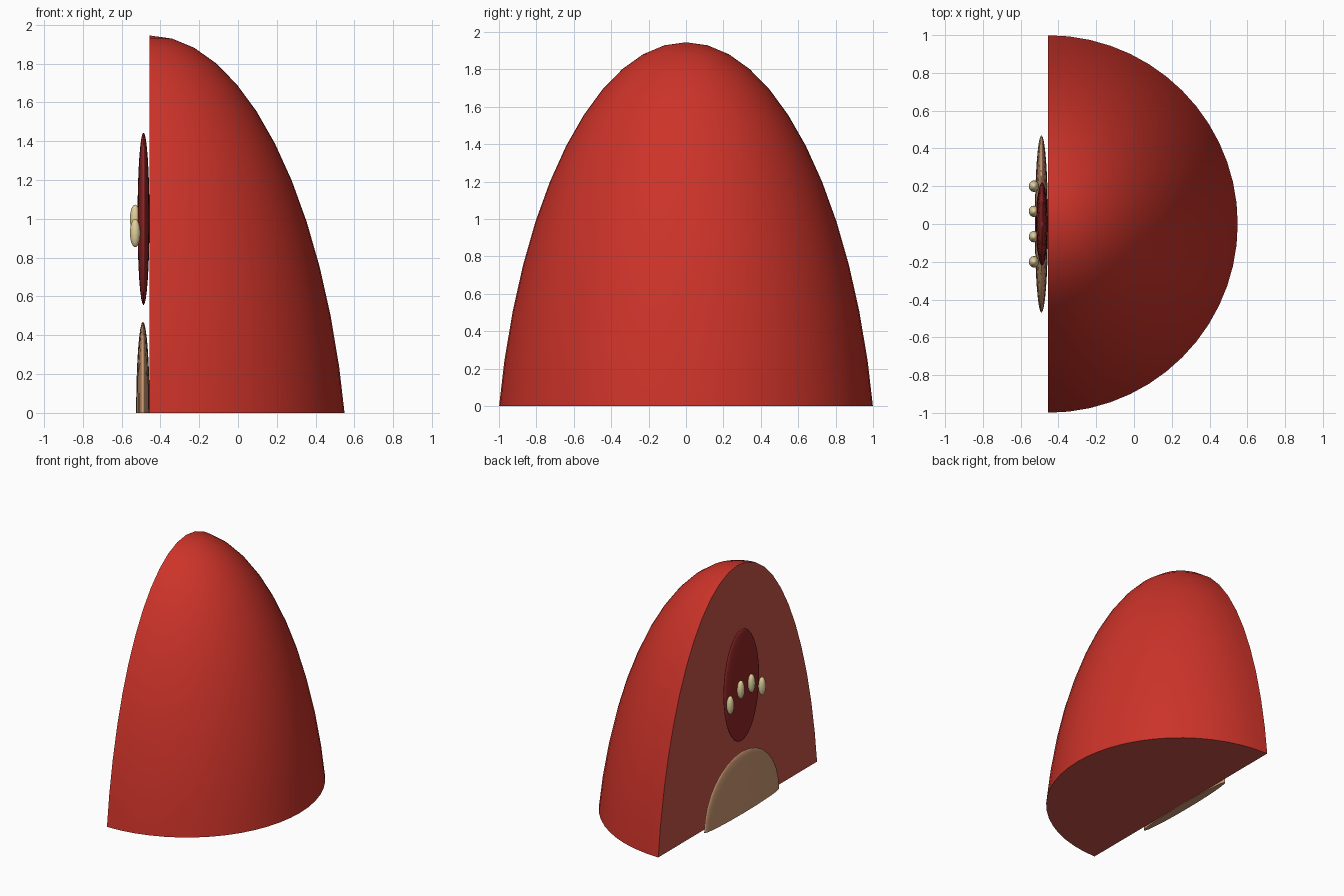
import bpy, bmesh, math
from mathutils import Matrix, Vector

if "Cube" in bpy.data.objects:
    bpy.data.objects.remove(bpy.data.objects["Cube"])


def material(name, rgb):
    m = bpy.data.materials.new(name)
    lin = [((c / 255 + 0.055) / 1.055) ** 2.4 for c in rgb]
    m.diffuse_color = (*lin, 1)
    m.use_nodes = True
    m.node_tree.nodes["Principled BSDF"].inputs["Base Color"].default_value = m.diffuse_color
    return m


RED = material("red skin", (204, 51, 41))
FLESH = material("cut flesh", (198, 82, 72))
DARK = material("dark red", (145, 38, 38))
TAN = material("tan", (205, 153, 115))
CREAM = material("cream", (225, 208, 155))


def ellipsoid(name, centre, radii, mats, segs=32, rings=16, cuts=()):
    """Ellipsoid trimmed by planes (point, normal to remove); caps use the last material."""
    bm = bmesh.new()
    bmesh.ops.create_uvsphere(bm, u_segments=segs, v_segments=rings, radius=1,
                              matrix=Matrix.Translation(centre) @ Matrix.Diagonal((*radii, 1)))
    for f in bm.faces:
        f.smooth = True
    for point, normal in cuts:
        geom = bm.verts[:] + bm.edges[:] + bm.faces[:]
        cut = bmesh.ops.bisect_plane(bm, geom=geom, dist=1e-5, plane_co=point,
                                     plane_no=normal, clear_outer=True)
        edges = [e for e in cut["geom_cut"] if isinstance(e, bmesh.types.BMEdge)]
        cap = bmesh.ops.contextual_create(bm, geom=edges)["faces"]
        for f in cap:
            f.smooth = False
            f.material_index = len(mats) - 1
            for e in f.edges:
                e.smooth = False
    bmesh.ops.recalc_face_normals(bm, faces=bm.faces)
    me = bpy.data.meshes.new(name)
    bm.to_mesh(me)
    bm.free()
    for m in mats:
        me.materials.append(m)
    ob = bpy.data.objects.new(name, me)
    bpy.context.collection.objects.link(ob)
    return ob


FACE_X = -0.455
GROUND = ((0, 0, 0), (0, 0, -1))

# Body: tall dome, sliced flat at the ground and on the -x side
ellipsoid("body", (FACE_X, 0, -0.6), (1.034, 1.029, 2.545), [RED, FLESH], 56, 28,
          [GROUND, ((FACE_X, 0, 0), (-1, 0, 0))])

# Oval mouth on the flat side
ellipsoid("mouth", (-0.487, 0, 1.0), (0.031, 0.22, 0.445), [DARK])

# Row of teeth, inner pair higher
for i, (y, z) in enumerate([(-0.2, 0.927), (-0.067, 1.0), (0.067, 1.0), (0.2, 0.927)]):
    ellipsoid(f"tooth_{i + 1}", (-0.53, y, z), (0.027, 0.03, 0.073), [CREAM], 24, 12)

# Half-round belly patch on the ground
ellipsoid("belly_patch", (-0.49, 0, 0), (0.035, 0.47, 0.47), [TAN], cuts=[GROUND])
